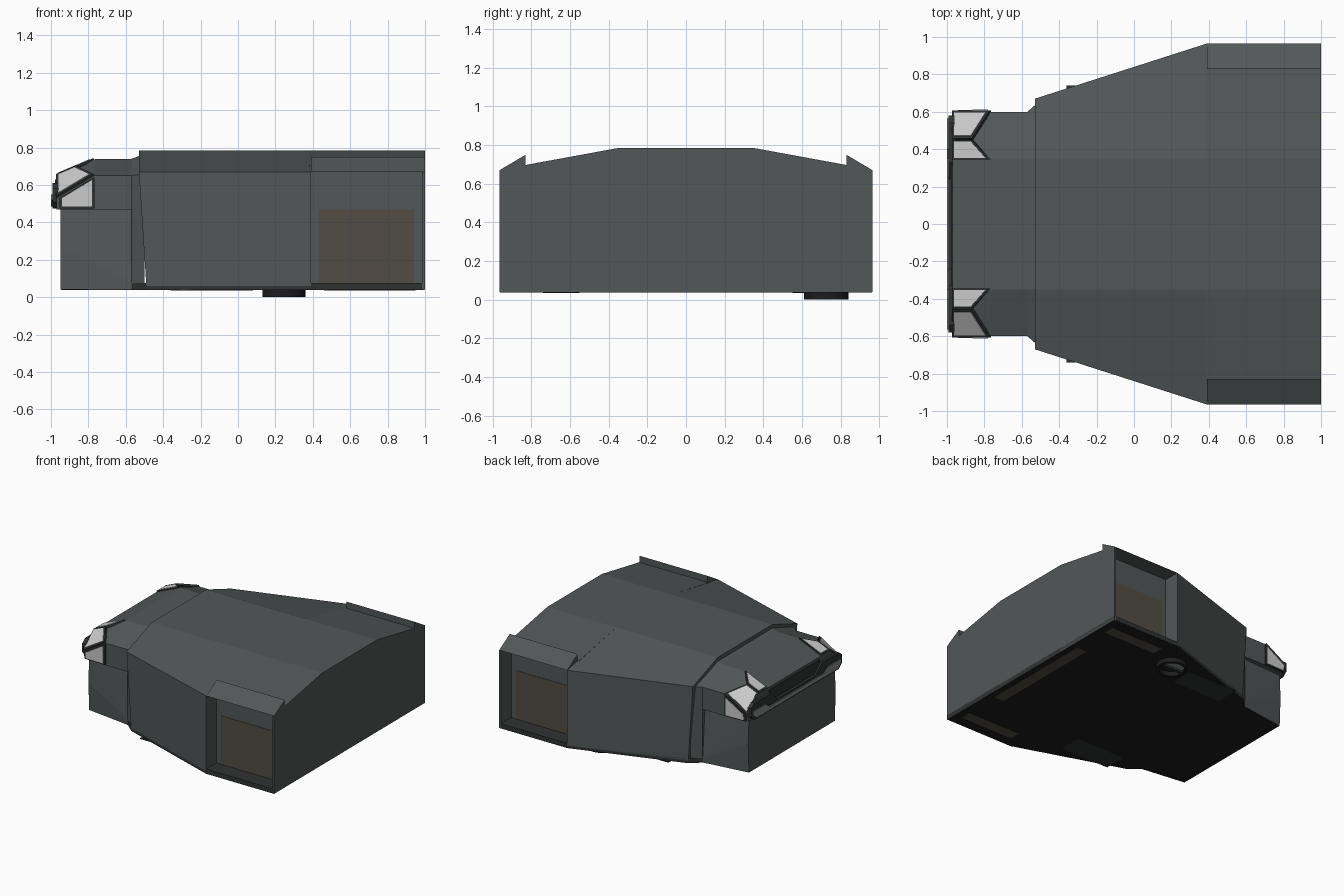
import bpy, bmesh, math
from mathutils import Vector

if "Cube" in bpy.data.objects:
    bpy.data.objects.remove(bpy.data.objects["Cube"])


def material(name, r, g, b):
    m = bpy.data.materials.new(name)
    m.diffuse_color = (r, g, b, 1)
    m.use_nodes = True
    m.node_tree.nodes["Principled BSDF"].inputs["Base Color"].default_value = m.diffuse_color
    return m


HULL = material("hull_grey", .085, .095, .095)
TRIM = material("dark_trim", .03, .032, .032)
UNDER = material("underside_black", .012, .012, .014)
GLASS = material("pale_glass", .55, .55, .55)
BAND = material("bumper_grey", .25, .26, .26)
DOOR = material("door_brown", .085, .073, .058)


def mesh(name, verts, faces, mat):
    bm = bmesh.new()
    vs = [bm.verts.new(v) for v in verts]
    for f in faces:
        bm.faces.new([vs[i] for i in f])
    bmesh.ops.recalc_face_normals(bm, faces=bm.faces)
    me = bpy.data.meshes.new(name)
    bm.to_mesh(me)
    bm.free()
    me.materials.append(mat)
    ob = bpy.data.objects.new(name, me)
    bpy.context.collection.objects.link(ob)
    return ob


def loft(name, a, b, mat):
    """Join two outlines with the same number of points and cap both."""
    n = len(a)
    sides = [(i, (i + 1) % n, n + (i + 1) % n, n + i) for i in range(n)]
    caps = [tuple(range(n)), tuple(range(n, 2 * n))]
    return mesh(name, list(a) + list(b), sides + caps, mat)


def sym(half):
    """Complete a half outline by mirroring it in y."""
    return list(half) + [(x, -y, z) for x, y, z in reversed(half)]


def at_x(x, yz):
    return [(x, y, z) for y, z in yz]


def box(name, x, y, z, mat):
    a = [(x[0], y[0], z[0]), (x[1], y[0], z[0]), (x[1], y[1], z[0]), (x[0], y[1], z[0])]
    return loft(name, a, [(p[0], p[1], z[1]) for p in a], mat)


def panel(name, pts, shrink, lift, mat):
    """Thin plate lying on a surface patch, facing away from the hull centre."""
    ps = [Vector(p) for p in pts]
    c = sum(ps, Vector()) / len(ps)
    n = (ps[1] - ps[0]).cross(ps[2] - ps[0]).normalized()
    if n.dot(c - Vector((-.6, 0, .4))) < 0:
        n = -n
    ps = [c + (p - c) * shrink for p in ps]
    return loft(name, [p - n * .01 for p in ps], [p + n * lift for p in ps], mat)


# Main hull: tapered front part and rear part between the door bays
loft("tapered_hull",
     sym([(-.49, .67, .06), (-.53, .67, .67), (-.53, .35, .785)]),
     sym([(.39, .965, .06), (.39, .965, .67), (.39, .35, .785)]), HULL)
rear = sym([(0, .83, .06), (0, .83, .697), (0, .35, .785)])
loft("rear_hull", [(.38, y, z) for x, y, z in rear], [(.99, y, z) for x, y, z in rear], HULL)
end = sym([(0, .965, .04), (0, .965, .67), (0, .83, .697), (0, .35, .785)])
loft("end_wall", [(.985, y, z) for x, y, z in end], [(1, y, z) for x, y, z in end], HULL)

# Floor slab and black underside
plan = [(1, .965), (.39, .965), (-.49, .67), (-.57, .6), (-.945, .54)]
plan += [(x, -y) for x, y in reversed(plan)]
loft("floor_skirt", [(x, y, .042) for x, y in plan], [(x, y, .077) for x, y in plan], TRIM)
loft("underside", [(x * .998, y * .998, .038) for x, y in plan],
     [(x * .998, y * .998, .045) for x, y in plan], UNDER)

# Door bays: awning, door and underside hatches on both sides
for s, tag in ((1, "back"), (-1, "front")):
    tri = [(.83 * s, .75), (.965 * s, .67), (.83 * s, .67)]
    loft(tag + "_awning", at_x(.39, tri), at_x(1, tri), HULL)
    box(tag + "_door", (.43, .94), (.82 * s, .834 * s), (.06, .47), DOOR)
    box(tag + "_vent", (.46, .94), (.78 * s, .87 * s), (.036, .042), DOOR)
    box(tag + "_hatch", (-.36, .08), (.55 * s, .74 * s), (.035, .042), TRIM)
box("end_vent", (.86, .95), (-.48, .48), (.036, .042), DOOR)

# Collar between hull and cab
loft("collar",
     sym([(-.57, .6, .05), (-.57, .6, .65), (-.57, .35, .74)]),
     sym([(-.5, .655, .05), (-.5, .66, .66), (-.5, .35, .765)]), HULL)

# Lower nose with folded fender sides
half = [(-.95, .55, .475), (-.57, .6, .08), (-.57, .57, .475),
        (-.95, .56, .27), (-.95, .55, .04), (-.57, .6, .04)]
verts = half + [(x, -y, z) for x, y, z in half]
side = [(0, 1, 2), (0, 3, 1), (3, 4, 5, 1)]
faces = side + [tuple(i + 6 for i in f) for f in side]
faces += [(4, 3, 0, 6, 9, 10), (0, 2, 8, 6), (2, 1, 5, 11, 7, 8), (4, 10, 11, 5)]
mesh("lower_nose", verts, faces, HULL)

# Cab: sloped nose, shoulders and flat roof
half = [(-.97, .58, .47), (-.97, .6, .53), (-.97, .45, .65),      # front edge
        (-.77, .6, .47), (-.77, .6, .65), (-.76, .35, .74),       # shoulder
        (-.54, .6, .47), (-.54, .6, .65), (-.54, .35, .74)]       # rear edge
verts = half + [(x, -y, z) for x, y, z in half]
side = [(0, 1, 4, 3), (1, 2, 4), (2, 5, 4), (3, 4, 7, 6), (4, 5, 8, 7)]
faces = side + [tuple(i + 9 for i in f) for f in side]
faces += [(0, 1, 2, 11, 10, 9), (2, 5, 14, 11), (5, 8, 17, 14),
          (6, 7, 8, 17, 16, 15), (0, 3, 12, 9), (3, 6, 15, 12)]
mesh("cab", verts, faces, HULL)

# Corner windows: three framed panes per side
panes = {
    "side_window": [(-.955, .597, .475), (-.765, .602, .475), (-.765, .602, .645), (-.955, .6, .53)],
    "shoulder_window": [(-.97, .603, .535), (-.77, .603, .655), (-.865, .455, .70), (-.97, .455, .655)],
    "roof_window": [(-.97, .45, .652), (-.865, .45, .697), (-.77, .345, .738), (-.97, .345, .652)],
}
for s, tag in ((1, "back_"), (-1, "front_")):
    for name, pts in panes.items():
        pts = [(x, y * s, z) for x, y, z in pts]
        panel(tag + name + "_frame", pts, 1.0, .006, TRIM)
        panel(tag + name, pts, .84, .01, GLASS)

# U-shaped bumper with a paler band, and the dark strip behind it
u = sym([(0, .54, .475), (0, .58, .51), (0, .58, .58), (0, .54, .61), (0, .33, .61), (0, .24, .535)])
loft("bumper", at_x(-.96, [p[1:] for p in u]), at_x(-.992, [p[1:] for p in u]), TRIM)
b = sym([(0, .52, .485), (0, .565, .52), (0, .565, .55), (0, .40, .55), (0, .35, .515)])
loft("bumper_band", at_x(-.98, [p[1:] for p in b]), at_x(-1, [p[1:] for p in b]), BAND)
box("nose_strip", (-.978, -.96), (-.32, .32), (.54, .63), TRIM)

# Round foot under the hull: ring, half plate and cross bar
def ring(r, z):
    return [(.245 + r * math.cos(i * math.tau / 32), .725 + r * math.sin(i * math.tau / 32), z)
            for i in range(32)]


loops = [ring(.115, .045), ring(.115, 0), ring(.095, 0), ring(.095, .045)]
quads = [(k * 32 + i, k * 32 + (i + 1) % 32, ((k + 1) % 4) * 32 + (i + 1) % 32, ((k + 1) % 4) * 32 + i)
         for k in range(4) for i in range(32)]
mesh("foot_ring", sum(loops, []), quads, UNDER)
loft("foot_half_plate", ring(.097, .045)[:17], ring(.097, .02)[:17], BAND)
box("foot_bar", (.15, .34), (.715, .735), (.005, .045), TRIM)
